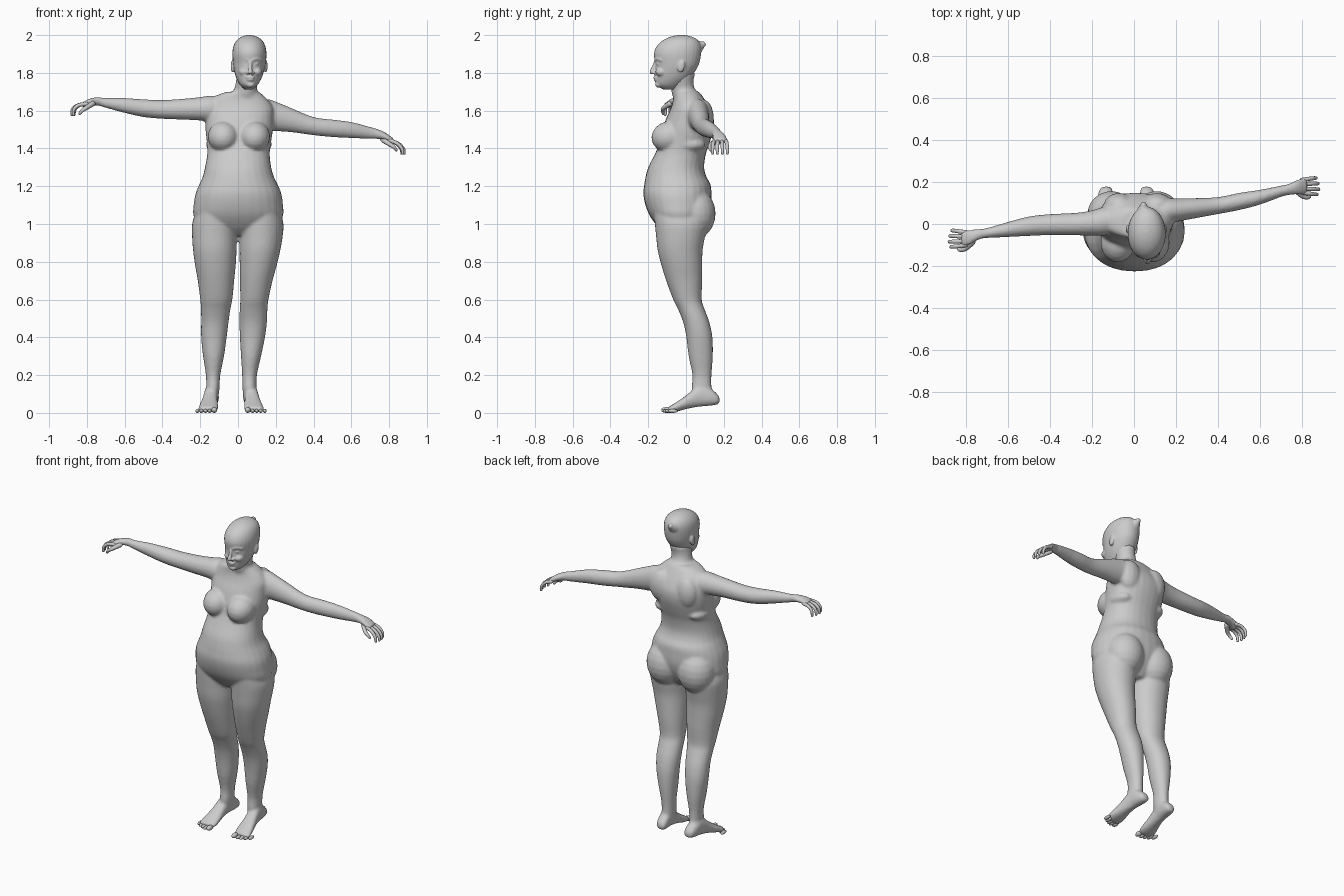
import bpy, bmesh, math
from mathutils import Vector, Matrix

verts, faces = [], []


def skin(rings):
    """Add closed rings of points as a capped tube."""
    n, base = len(rings[0]), len(verts)
    for ring in rings:
        verts.extend(ring)
    for i in range(len(rings) - 1):
        for k in range(n):
            a, b = base + i * n, (k + 1) % n
            faces.append((a + k, a + b, a + n + b, a + n + k))
    faces.append(tuple(range(base, base + n))[::-1])
    faces.append(tuple(range(len(verts) - n, len(verts))))


def spline(rows, n):
    """Catmull-Rom interpolation of rows of numbers."""
    out = []
    for i in range(len(rows) - 1):
        p0, p1 = rows[max(i - 1, 0)], rows[i]
        p2, p3 = rows[i + 1], rows[min(i + 2, len(rows) - 1)]
        for k in range(n):
            t = k / n
            out.append([0.5 * (2 * b + (c - a) * t + (2 * a - 5 * b + 4 * c - d) * t * t
                               + (3 * b - a - 3 * c + d) * t ** 3)
                        for a, b, c, d in zip(p0, p1, p2, p3)])
    return out + [list(rows[-1])]


def loft(rows, axis, power=2.0, sides=28):
    """Skin sections (position on axis, low/high bound of the other two axes)."""
    rings = []
    for t, a0, a1, b0, b1 in spline(rows, 3):
        ring = []
        for k in range(sides):
            c, s = math.cos(math.tau * k / sides), math.sin(math.tau * k / sides)
            a = (a0 + a1) / 2 + (a1 - a0) / 2 * math.copysign(abs(c) ** (2 / power), c)
            b = (b0 + b1) / 2 + (b1 - b0) / 2 * math.copysign(abs(s) ** (2 / power), s)
            ring.append({'x': (t, a, b), 'y': (a, t, b), 'z': (a, b, t)}[axis])
        rings.append(ring)
    skin(rings)


def blob(c, r, tilt=0, seg=14):
    rot, rings = Matrix.Rotation(math.radians(tilt), 3, 'X'), []
    for i in range(11):
        f = math.pi * (.03 + .94 * i / 10)
        rings.append([tuple(Vector(c) + rot @ Vector((r[0] * math.sin(f) * math.cos(math.tau * k / seg),
                                                      r[1] * math.sin(f) * math.sin(math.tau * k / seg),
                                                      -r[2] * math.cos(f)))) for k in range(seg)])
    skin(rings)


def chain(pts, n=4, seg=10):
    """Rounded tube: points (x, y, z, radius)."""
    path = spline(pts, n)
    ctr = [Vector(p[:3]) for p in path]
    first, last = (ctr[1] - ctr[0]).normalized(), (ctr[-1] - ctr[-2]).normalized()
    r0, r1 = path[0][3], path[-1][3]
    body = [(c, p[3]) for c, p in zip(ctr, path)]
    body = ([(ctr[0] - first * r0 * .9, r0 * .4), (ctr[0] - first * r0 * .6, r0 * .8)] + body +
            [(ctr[-1] + last * r1 * .6, r1 * .8), (ctr[-1] + last * r1 * .9, r1 * .4)])
    rings = []
    for i, (c, r) in enumerate(body):
        d = body[min(i + 1, len(body) - 1)][0] - body[max(i - 1, 0)][0]
        u = d.cross(Vector((.05, 1, .1))).normalized() if abs(d.normalized().y) < .9 else d.cross(Vector((1, 0, 0))).normalized()
        v = d.cross(u).normalized()
        rings.append([tuple(c + r * (u * math.cos(math.tau * k / seg) + v * math.sin(math.tau * k / seg)))
                      for k in range(seg)])
    skin(rings)


def finish(name, voxel=None):
    """Turn the collected parts into an object, optionally fused into one skin."""
    me = bpy.data.meshes.new(name)
    me.from_pydata(verts, [], faces)
    verts.clear()
    faces.clear()
    bm = bmesh.new()
    bm.from_mesh(me)
    bmesh.ops.recalc_face_normals(bm, faces=bm.faces)
    for f in bm.faces:
        f.smooth = True
    bm.to_mesh(me)
    bm.free()
    ob = bpy.data.objects.new(name, me)
    bpy.context.collection.objects.link(ob)
    if voxel:
        rm = ob.modifiers.new("fuse", 'REMESH')
        rm.mode, rm.voxel_size, rm.use_smooth_shade = 'VOXEL', voxel, True
        sm = ob.modifiers.new("soften", 'SMOOTH')
        sm.factor, sm.iterations = .5, 3


# Torso and neck
loft([(0.94, -.06, .06, -.10, .06), (0.98, -.19, .19, -.145, .09), (1.04, -.235, .238, -.19, .12),
      (1.10, -.235, .238, -.215, .135), (1.16, -.225, .23, -.226, .135), (1.21, -.205, .21, -.221, .13),
      (1.25, -.187, .19, -.214, .108), (1.30, -.175, .176, -.20, .096), (1.37, -.163, .168, -.165, .105),
      (1.43, -.165, .175, -.14, .125), (1.50, -.172, .185, -.125, .145), (1.56, -.172, .188, -.105, .147),
      (1.61, -.165, .188, -.082, .128), (1.65, -.15, .165, -.07, .105), (1.68, -.115, .135, -.068, .085),
      (1.70, -.06, .11, -.07, .07)], 'z', 2.2)
loft([(1.62, -.05, .13, -.05, .10), (1.68, -.035, .11, -.072, .075), (1.72, -.018, .10, -.08, .045),
      (1.76, -.01, .108, -.09, .04), (1.80, -.005, .115, -.10, .05)], 'z')

# Breasts, buttocks and shoulder blades
for s in (-1, 1):
    blob((.005 + s * .083, -.088, 1.462), (.082, .096, .082), 12, 24)
    blob((.005 + s * .115, .02, 1.42), (.06, .085, .04))
    blob((s * .108, .045, 1.055), (.115, .112, .135), 0, 24)
    blob((.02 + s * .09, .09, 1.56), (.075, .058, .10))

# Arms (the pose is not symmetric)
loft([(-.06, -.03, .08, 1.56, 1.67), (-.14, -.055, .082, 1.54, 1.68), (-.20, -.055, .065, 1.548, 1.672),
      (-.28, -.054, .053, 1.552, 1.664), (-.40, -.053, .047, 1.557, 1.656), (-.50, -.057, .036, 1.566, 1.66),
      (-.60, -.062, .01, 1.588, 1.667), (-.70, -.067, -.019, 1.615, 1.667), (-.74, -.075, -.024, 1.627, 1.672),
      (-.78, -.098, -.028, 1.627, 1.665), (-.81, -.108, -.03, 1.619, 1.652), (-.825, -.10, -.038, 1.62, 1.645)], 'x')
loft([(.06, -.01, .10, 1.53, 1.66), (.15, 0, .122, 1.50, 1.662), (.20, .01, .122, 1.492, 1.648),
      (.28, .025, .123, 1.486, 1.615), (.40, .047, .128, 1.47, 1.566), (.50, .066, .148, 1.46, 1.553),
      (.60, .092, .163, 1.455, 1.54), (.70, .129, .183, 1.450, 1.514), (.74, .138, .192, 1.45, 1.502),
      (.78, .14, .212, 1.441, 1.484), (.81, .142, .22, 1.426, 1.462), (.825, .15, .21, 1.425, 1.452)], 'x')

# Legs: height, front, back, then left and right bounds of each leg
legs = [(1.06, -.17, .09, -.225, -.03, .03, .225), (1.0, -.165, .11, -.243, -.006, .006, .241),
        (.93, -.158, .10, -.243, -.006, .006, .236), (.86, -.15, .088, -.238, -.008, .008, .224),
        (.78, -.13, .086, -.227, -.013, .009, .205), (.70, -.105, .086, -.213, -.02, .010, .183),
        (.60, -.068, .083, -.20, -.03, .012, .161), (.55, -.043, .098, -.196, -.04, .009, .156),
        (.48, -.015, .124, -.195, -.05, .008, .153), (.40, .002, .14, -.195, -.06, .010, .143),
        (.30, .014, .142, -.185, -.074, .016, .122), (.20, .034, .135, -.17, -.094, .022, .100),
        (.13, .03, .136, -.168, -.098, .024, .097), (.07, .04, .15, -.165, -.105, .028, .092)]
loft([(z, a, b, f, k) for z, f, k, a, b, c, d in legs], 'z', 2.1)
loft([(z, c, d, f, k) for z, f, k, a, b, c, d in legs], 'z', 2.1)

# Feet: length position, half width, sole and top height
foot = [(.178, .018, .052, .08), (.165, .030, .044, .10), (.13, .036, .038, .13), (.08, .036, .034, .15),
        (.04, .038, .028, .125), (0, .043, .02, .092), (-.04, .050, .009, .064),
        (-.075, .052, .003, .042), (-.095, .046, .004, .030)]
ankles = ((-1, -.135), (1, .062))
for s, ankle in ankles:
    loft([(y, x - w, x + w, lo, hi) for y, w, lo, hi in foot
          for x in [ankle + s * .026 * (.15 - y) / .25]], 'y', 2.3)
finish("body", .009)

# Toes
for s, ankle in ankles:
    for k in range(5):
        r = .017 if k == 0 else .0115
        blob((ankle + s * (-.010 + k * .0215 + (.004 if k else 0)), -.105 + k * k * .0022, r * .9),
             (r * .9, .027, r * .9))
finish("toes")

# Curled fingers and thumb
for s, x, y, z, drop in ((-1, -.815, -.07, 1.635, 0), (1, .815, .18, 1.442, .024)):
    for ln, yo in ((.92, -.03), (1.05, -.011), (1.0, .010), (.84, .03)):
        fy = y + yo
        chain([(x - s * .015, fy, z, .0105), (x + s * .03 * ln, fy + yo * .2, z - .006 - drop * .4, .010),
               (x + s * .058 * ln, fy + yo * .3, z - .028 - drop * .7, .009),
               (x + s * .062 * ln, fy + yo * .3, z - .056 - drop * .5, .0075)])
    chain([(x - s * .045, y - .015, z + .002, .015), (x - s * .015, y - .045, z - .018, .012),
           (x + s * .008, y - .054, z - .033, .010), (x + s * .022, y - .05, z - .05, .008)])
finish("fingers")

# Head with pointed hair bun
loft([(1.712, .035, .077, -.12, -.05), (1.735, .012, .103, -.157, -.02), (1.77, -.008, .124, -.162, .02),
      (1.81, -.02, .138, -.164, .05), (1.85, -.026, .147, -.163, .07), (1.90, -.03, .151, -.17, .08),
      (1.94, -.025, .145, -.156, .08), (1.97, -.009, .13, -.126, .066), (1.99, .016, .104, -.086, .036),
      (2.0, .048, .072, -.045, -.005)], 'z', 2.05)
chain([(.05, .03, 1.925, .058), (.047, .062, 1.938, .037), (.045, .09, 1.951, .016)], 4, 20)

# Face: nose, lips, chin, nostrils, cheeks, eyes, brows, ears
FX = .065
chain([(FX, -.162, 1.86, .008), (FX, -.172, 1.83, .010), (FX, -.181, 1.805, .013)])
blob((FX, -.163, 1.776), (.024, .010, .007))
blob((FX, -.160, 1.763), (.021, .011, .007))
blob((FX, -.146, 1.738), (.024, .018, .016))
for s in (-1, 1):
    blob((FX + s * .014, -.167, 1.80), (.009, .011, .008))
    blob((FX + s * .036, -.128, 1.805), (.026, .034, .024))
    blob((FX + s * .032, -.143, 1.848), (.013, .014, .008))
    chain([(FX + s * .012, -.160, 1.868, .009), (FX + s * .034, -.152, 1.875, .008),
           (FX + s * .055, -.133, 1.868, .008)])
    blob((.059 + s * .088, -.025, 1.835), (.010, .019, .034), -12)
finish("head", .005)
